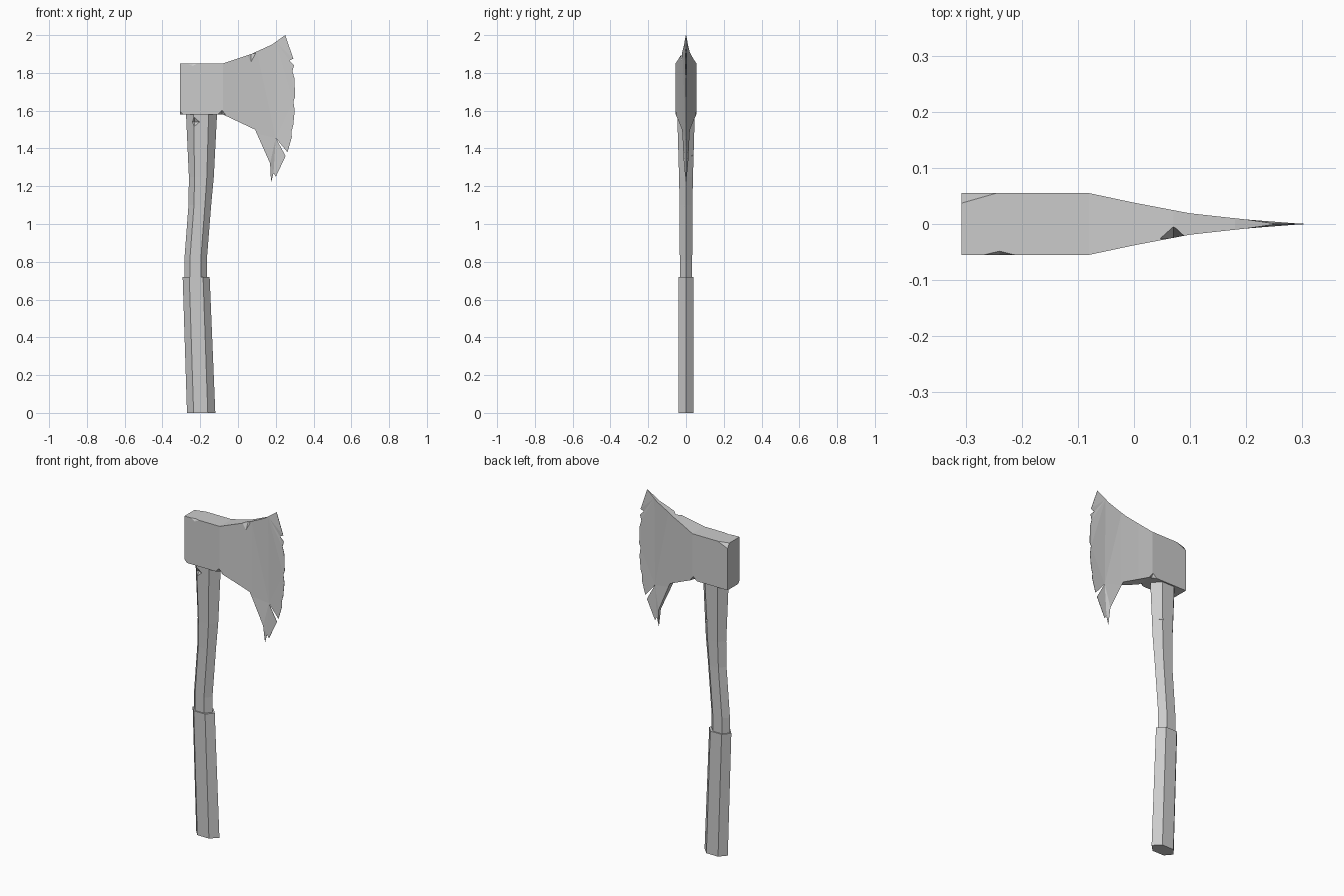
import bpy, bmesh
from mathutils import Matrix, Vector

cube = bpy.data.objects.get("Cube")
if cube:
    bpy.data.objects.remove(cube, do_unlink=True)

steel = bpy.data.materials.new("plain_grey")
steel.use_nodes = True
GREY = (0.6, 0.6, 0.6, 1)
steel.diffuse_color = GREY
steel.node_tree.nodes["Principled BSDF"].inputs["Base Color"].default_value = GREY


def add_object(name, bm):
    bmesh.ops.recalc_face_normals(bm, faces=bm.faces[:])
    mesh = bpy.data.meshes.new(name)
    bm.to_mesh(mesh)
    bm.free()
    mesh.materials.append(steel)
    obj = bpy.data.objects.new(name, mesh)
    bpy.context.collection.objects.link(obj)
    return obj


def hex_shaft(name, rings):
    """Loft six-sided rings given as (z, left, front left, front right, right, half depth)."""
    bm = bmesh.new()
    loops = []
    for z, a, b, c, d, h in rings:
        pts = [(a, 0), (b, -h), (c, -h), (d, 0), (c, h), (b, h)]
        loops.append([bm.verts.new((x, y, z)) for x, y in pts])
    for lo, hi in zip(loops, loops[1:]):
        for i in range(6):
            j = (i + 1) % 6
            bm.faces.new((lo[i], lo[j], hi[j], hi[i]))
    bm.faces.new(loops[0][::-1])
    bm.faces.new(loops[-1])
    return add_object(name, bm)


def chip(obj, chips):
    """Knock small pointed chips, given as (centre, radii), out of an object."""
    for centre, radii in chips:
        bm = bmesh.new()
        bmesh.ops.create_uvsphere(
            bm, u_segments=4, v_segments=2, radius=1,
            matrix=Matrix.LocRotScale(Vector(centre), None, Vector(radii)))
        cutter = add_object("chip_cutter", bm)
        cutter.hide_render = True
        mod = obj.modifiers.new("chip", 'BOOLEAN')
        mod.operation = 'DIFFERENCE'
        mod.solver = 'EXACT'
        mod.object = cutter
        deps = bpy.context.evaluated_depsgraph_get()
        mesh = bpy.data.meshes.new_from_object(obj.evaluated_get(deps))
        obj.modifiers.clear()
        obj.data = mesh
        bpy.data.objects.remove(cutter, do_unlink=True)


# Wrapped lower grip
hex_shaft("grip", [
    (0.0, -0.27, -0.235, -0.16, -0.12, 0.04),
    (0.72, -0.293, -0.258, -0.185, -0.15, 0.04),
])

# Curved wooden handle, running up into the head
handle = hex_shaft("handle", [
    (0.70, -0.284, -0.255, -0.197, -0.165, 0.033),
    (0.81, -0.284, -0.255, -0.197, -0.165, 0.033),
    (1.10, -0.262, -0.233, -0.175, -0.142, 0.034),
    (1.25, -0.26, -0.23, -0.165, -0.128, 0.037),
    (1.60, -0.276, -0.235, -0.155, -0.11, 0.047),
])
chip(handle, [
    ((-0.23, -0.05, 1.54), (0.035, 0.02, 0.03)),
    ((-0.15, 0.045, 1.36), (0.025, 0.02, 0.03)),
    ((-0.135, -0.008, 1.09), (0.016, 0.016, 0.045)),
])

# Axe head outline (x, z): body first, then the nicked cutting edge
BODY = [(0.17, 1.32), (0.09, 1.50), (-0.08, 1.58), (-0.307, 1.58),
        (-0.307, 1.85), (-0.08, 1.85), (0.07, 1.90), (0.18, 1.95)]
EDGE = [(0.25, 2.0), (0.293, 1.875), (0.272, 1.865), (0.297, 1.84),
        (0.288, 1.81), (0.299, 1.77), (0.302, 1.67), (0.293, 1.65),
        (0.30, 1.60), (0.292, 1.52), (0.283, 1.49), (0.285, 1.46),
        (0.262, 1.38), (0.20, 1.455), (0.252, 1.36), (0.20, 1.25),
        (0.188, 1.27), (0.175, 1.22)]
# Half thickness along x
TAPER = [(-0.4, 0.055), (-0.08, 0.055), (0.0, 0.038), (0.1, 0.019),
         (0.2, 0.008), (0.31, 0.001)]


def half_thickness(x):
    for (x0, t0), (x1, t1) in zip(TAPER, TAPER[1:]):
        if x <= x1:
            return t0 + (t1 - t0) * (x - x0) / (x1 - x0)
    return TAPER[-1][1]


bm = bmesh.new()
bm.faces.new([bm.verts.new((x, 0, z)) for x, z in BODY + EDGE])
for x in (-0.08, 0.0, 0.1, 0.2):
    bmesh.ops.bisect_plane(bm, geom=bm.verts[:] + bm.edges[:] + bm.faces[:],
                           dist=1e-5, plane_co=(x, 0, 0), plane_no=(1, 0, 0))
bmesh.ops.triangulate(bm, faces=bm.faces[:])
front = bm.verts[:]
extruded = bmesh.ops.extrude_face_region(bm, geom=bm.faces[:], use_keep_orig=True)
back = [g for g in extruded["geom"] if isinstance(g, bmesh.types.BMVert)]
for verts, side in ((front, -1), (back, 1)):
    for v in verts:
        sharp = any(abs(v.co.x - x) + abs(v.co.z - z) < 1e-4 for x, z in EDGE)
        v.co.y = side * (0.0008 if sharp else half_thickness(v.co.x))
head = add_object("axe_head", bm)
chip(head, [
    ((0.07, -0.026, 1.902), (0.03, 0.022, 0.045)),
    ((-0.24, -0.058, 1.855), (0.05, 0.012, 0.025)),
    ((-0.307, 0.056, 1.852), (0.07, 0.02, 0.03)),
    ((-0.085, -0.056, 1.578), (0.025, 0.02, 0.025)),
    ((-0.085, 0.056, 1.578), (0.025, 0.02, 0.025)),
    ((-0.307, -0.056, 1.578), (0.02, 0.015, 0.02)),
])
